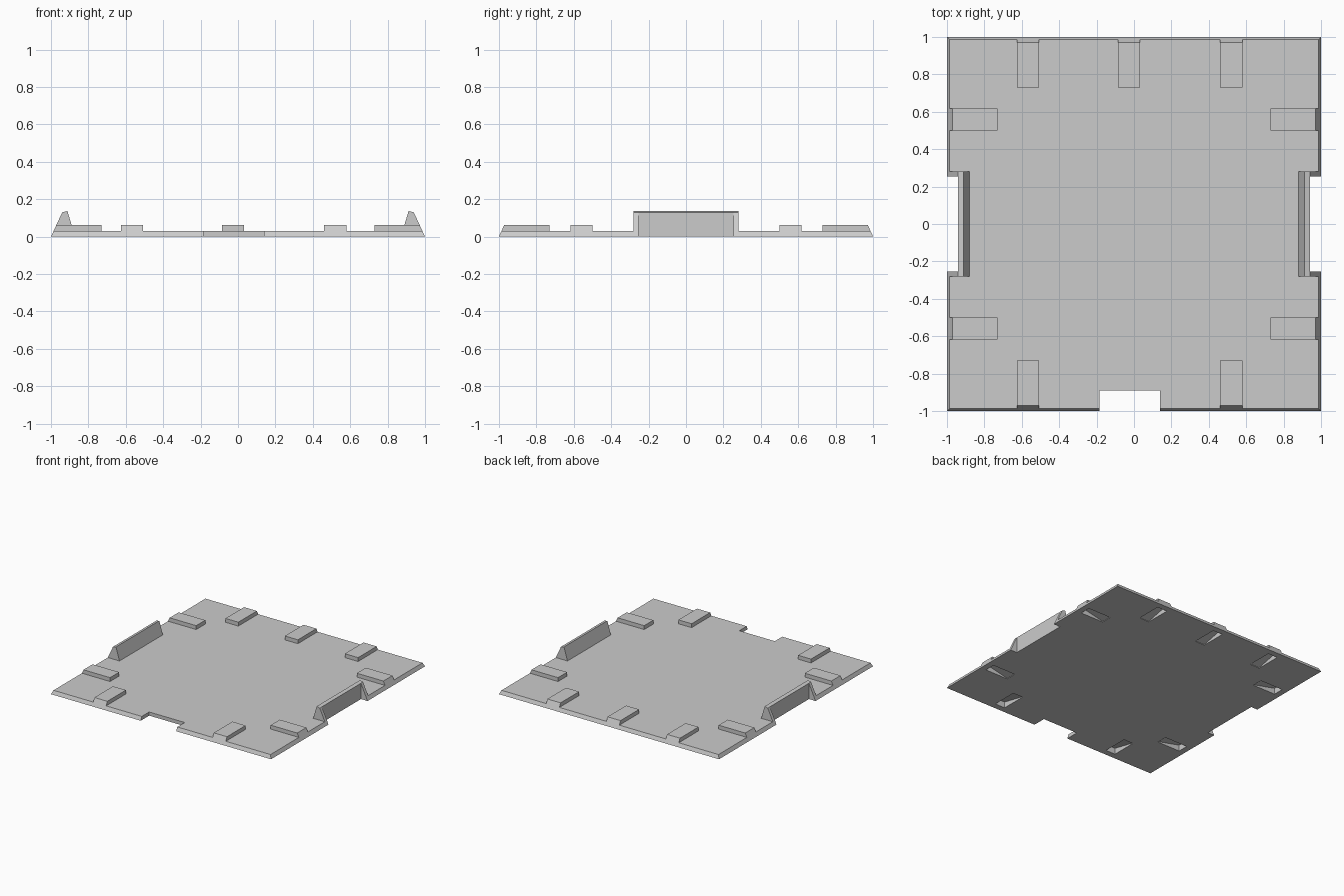
import bpy, bmesh

cube = bpy.data.objects.get("Cube")
if cube:
    bpy.data.objects.remove(cube, do_unlink=True)

grey = bpy.data.materials.new("plain_grey")
grey.use_nodes = True
colour = (0.6, 0.6, 0.6, 1)
grey.diffuse_color = colour
grey.node_tree.nodes["Principled BSDF"].inputs["Base Color"].default_value = colour

TOP = 0.03                      # plate thickness
SLOPE = 0.06 / 0.13             # inward lean of every outer edge


def lean(z):
    return 1 - z * SLOPE


def prism(bm, profile, start, end, axis, side):
    """Extrude an (outward, height) profile along one edge of the tile."""
    rings = []
    for t in (start, end):
        ring = []
        for r, z in profile:
            co = (side * r, t, z) if axis == "x" else (t, side * r, z)
            ring.append(bm.verts.new(co))
        rings.append(ring)
    bm.faces.new(rings[0])
    bm.faces.new(rings[1][::-1])
    n = len(profile)
    for i in range(n):
        j = (i + 1) % n
        bm.faces.new((rings[0][j], rings[0][i], rings[1][i], rings[1][j]))


def finish(bm, name):
    bmesh.ops.recalc_face_normals(bm, faces=bm.faces)
    mesh = bpy.data.meshes.new(name)
    bm.to_mesh(mesh)
    bm.free()
    mesh.materials.append(grey)
    obj = bpy.data.objects.new(name, mesh)
    bpy.context.collection.objects.link(obj)
    return obj


def cut(obj, cutter):
    mod = obj.modifiers.new("cut", "BOOLEAN")
    mod.operation = "DIFFERENCE"
    mod.solver = "EXACT"
    mod.object = cutter
    bpy.context.view_layer.objects.active = obj
    bpy.ops.object.modifier_apply(modifier=mod.name)


# Base plate with sloping edges
bm = bmesh.new()
bmesh.ops.create_cube(bm, size=2)
for v in bm.verts:
    v.co.z = TOP if v.co.z > 0 else 0
    if v.co.z > 0:
        v.co.x *= lean(TOP)
        v.co.y *= lean(TOP)
plate = finish(bm, "base_plate")

# Tab positions: axis, side, start, end along the edge
tabs = []
for side in (-1, 1):
    tabs += [("x", side, 0.5, 0.618), ("x", side, -0.618, -0.5)]
    tabs += [("y", side, -0.625, -0.508), ("y", side, 0.46, 0.58)]
tabs.append(("y", 1, -0.085, 0.033))

# Raised tabs and the wedge pockets beneath them
HIGH = 0.062
tab_profile = [(0.73, TOP), (0.73, HIGH), (lean(HIGH), HIGH), (lean(TOP), TOP)]
pocket_profile = [(0.74, -0.02), (0.74, 0.004), (0.95, 0.05), (0.95, -0.02)]
tab_bm, pocket_bm = bmesh.new(), bmesh.new()
for axis, side, start, end in tabs:
    prism(tab_bm, tab_profile, start, end, axis, side)
    prism(pocket_bm, pocket_profile, start + 0.015, end - 0.015, axis, side)
edge_tabs = finish(tab_bm, "edge_tabs")
pockets = finish(pocket_bm, "pocket_cutter")

# Side ridges with end buttresses
ridge_profile = [(0.88, TOP), (0.912, 0.137), (0.94, 0.13), (lean(TOP), TOP)]
bm = bmesh.new()
for side in (-1, 1):
    prism(bm, ridge_profile, -0.281, 0.281, "x", side)
ridges = finish(bm, "side_ridges")

# Edge notches: one on each side and one at the front
bm = bmesh.new()
for side in (-1, 1):
    prism(bm, [(0.94, -0.1), (0.94, 0.3), (1.1, 0.3), (1.1, -0.1)],
          -0.253, 0.253, "x", side)
prism(bm, [(0.89, -0.1), (0.89, 0.3), (1.1, 0.3), (1.1, -0.1)],
      -0.184, 0.139, "y", -1)
notches = finish(bm, "notch_cutter")

for cutter in (pockets, notches):
    cutter.hide_render = True
cut(plate, notches)
cut(plate, pockets)
cut(edge_tabs, pockets)
cut(ridges, notches)
for cutter in (pockets, notches):
    bpy.data.objects.remove(cutter, do_unlink=True)
